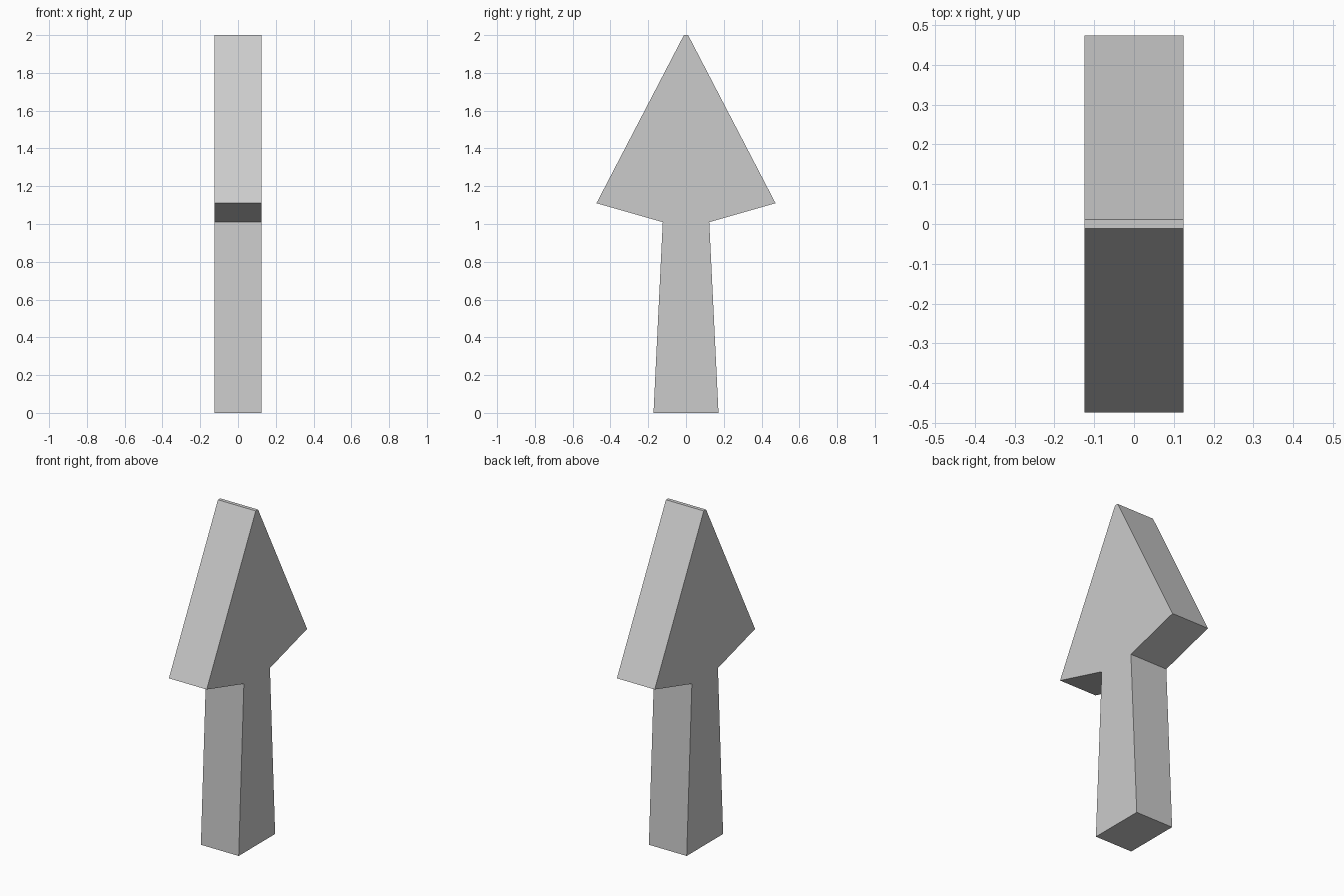
import bpy
import bmesh
from mathutils import Vector

if "Cube" in bpy.data.objects:
    bpy.data.objects.remove(bpy.data.objects["Cube"])

HALF_THICKNESS = 0.125

# Right half of the arrow outline (y, z), bottom to tip; the left half is mirrored
half = [(0.172, 0.0), (0.123, 1.01), (0.474, 1.11), (0.011, 2.0)]
outline = half + [(-y, z) for y, z in reversed(half)]

# Arrow: flat outline extruded along x
bm = bmesh.new()
face = bm.faces.new([bm.verts.new((-HALF_THICKNESS, y, z)) for y, z in outline])
extruded = bmesh.ops.extrude_face_region(bm, geom=[face], use_keep_orig=True)
verts = [g for g in extruded["geom"] if isinstance(g, bmesh.types.BMVert)]
bmesh.ops.translate(bm, verts=verts, vec=Vector((2 * HALF_THICKNESS, 0, 0)))
bmesh.ops.recalc_face_normals(bm, faces=bm.faces[:])

mesh = bpy.data.meshes.new("arrow")
bm.to_mesh(mesh)
bm.free()
arrow = bpy.data.objects.new("arrow", mesh)
bpy.context.collection.objects.link(arrow)
